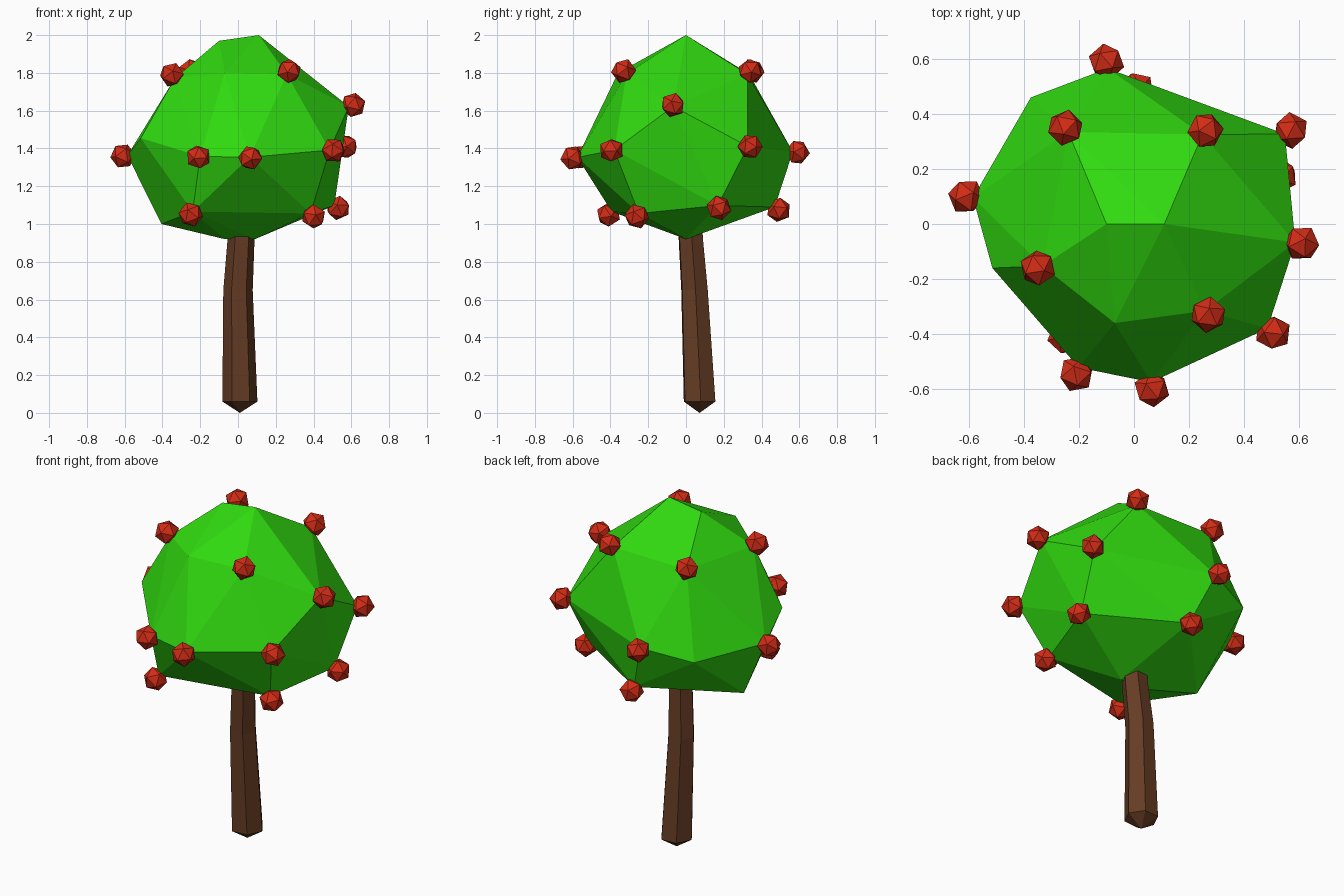
import bpy, bmesh
from math import cos, sin, radians
from mathutils import Vector

if "Cube" in bpy.data.objects:
    bpy.data.objects.remove(bpy.data.objects["Cube"])


def material(name, rgb):
    m = bpy.data.materials.new(name)
    m.diffuse_color = (*rgb, 1)
    m.use_nodes = True
    m.node_tree.nodes["Principled BSDF"].inputs["Base Color"].default_value = m.diffuse_color
    return m


def finish(bm, name, mat):
    bmesh.ops.recalc_face_normals(bm, faces=bm.faces)
    me = bpy.data.meshes.new(name)
    bm.to_mesh(me)
    bm.free()
    me.materials.append(mat)
    ob = bpy.data.objects.new(name, me)
    bpy.context.collection.objects.link(ob)
    return ob


green = material("leaf_green", (0.03, 0.70, 0.005))
red = material("fruit_red", (0.65, 0.025, 0.008))
brown = material("bark_brown", (0.13, 0.045, 0.017))

CENTRE = Vector((0, 0, 1.43))

# Fruit centres, sitting on most corners of the crown
FRUIT = [
    (0.27, -0.33, 1.81), (-0.35, -0.16, 1.79), (0.26, 0.34, 1.81), (-0.25, 0.35, 1.81),
    (0.61, -0.07, 1.63), (0.57, 0.34, 1.41), (0.505, -0.395, 1.39), (0.065, -0.60, 1.35),
    (-0.21, -0.545, 1.355), (-0.61, 0.10, 1.36), (-0.10, 0.59, 1.38),
    (0.40, -0.26, 1.04), (-0.25, -0.41, 1.05), (0.53, 0.175, 1.085), (0.01, 0.49, 1.075),
]
# Crown corners without fruit
BARE = [
    (-0.10, 0, 1.97), (0.11, 0, 2.0), (-0.07, -0.36, 1.80), (-0.515, -0.16, 1.455),
    (-0.375, 0.46, 1.33), (-0.405, 0.04, 1.0), (-0.07, 0, 0.92), (0.09, 0, 0.92),
]

# Crown: faceted hull through all corners
bm = bmesh.new()
for p in BARE:
    bm.verts.new(p)
for p in FRUIT:
    v = Vector(p)
    bm.verts.new(v - (v - CENTRE).normalized() * 0.025)
hull = bmesh.ops.convex_hull(bm, input=bm.verts)
loose = [v for v in bm.verts if not v.link_faces]
bmesh.ops.delete(bm, geom=loose, context='VERTS')
finish(bm, "crown", green)

# Fruit: small icosahedra facing outwards
for i, p in enumerate(FRUIT):
    bm = bmesh.new()
    bmesh.ops.create_icosphere(bm, subdivisions=1, radius=0.067)
    ob = finish(bm, f"fruit_{i + 1}", red)
    ob.location = p
    ob.rotation_mode = 'QUATERNION'
    ob.rotation_quaternion = (Vector(p) - CENTRE).to_track_quat('Z', 'Y')

# Trunk: slightly bent six-sided column with a pointed foot
bm = bmesh.new()
rings = []
for x, y, z, r in [(0.01, 0.072, 0.06, 0.093), (0.0, 0.045, 0.65, 0.078),
                   (0.015, 0.027, 0.90, 0.072), (0.017, 0.02, 1.02, 0.07)]:
    rings.append([bm.verts.new((x + r * cos(radians(4 + 60 * k)),
                                y + r * sin(radians(4 + 60 * k)), z)) for k in range(6)])
tip = bm.verts.new((0.01, 0.072, 0.0))
for k in range(6):
    n = (k + 1) % 6
    bm.faces.new((tip, rings[0][n], rings[0][k]))
    for a, b in zip(rings, rings[1:]):
        bm.faces.new((a[k], a[n], b[n], b[k]))
bm.faces.new(rings[-1])
finish(bm, "trunk", brown)
